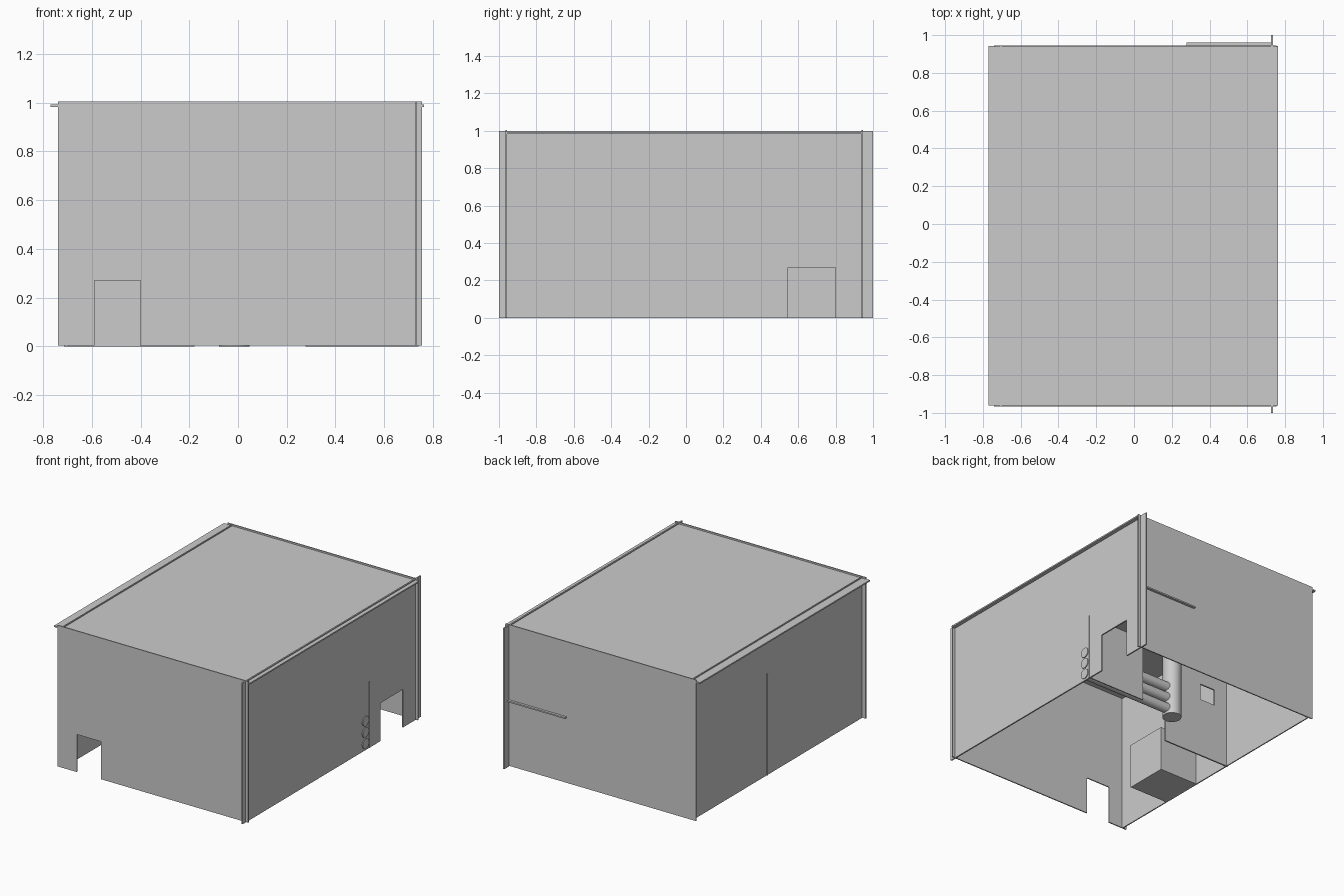
import bpy, math

if "Cube" in bpy.data.objects:
    bpy.data.objects.remove(bpy.data.objects["Cube"])

grey = bpy.data.materials.new("plain_grey")
grey.diffuse_color = (0.6, 0.6, 0.6, 1)
grey.use_nodes = True
grey.node_tree.nodes["Principled BSDF"].inputs["Base Color"].default_value = grey.diffuse_color


def box(name, x, y, z):
    """Axis-aligned box from (min, max) ranges."""
    bpy.ops.mesh.primitive_cube_add(size=1)
    ob = bpy.context.object
    ob.name = name
    for i, (lo, hi) in enumerate((x, y, z)):
        for v in ob.data.vertices:
            v.co[i] = lo + (v.co[i] + 0.5) * (hi - lo)
    ob.data.materials.append(grey)
    return ob


def cut(ob, x, y, z):
    """Cut a box-shaped opening through a wall."""
    cutter = box("cutter", x, y, z)
    mod = ob.modifiers.new("opening", "BOOLEAN")
    mod.operation = "DIFFERENCE"
    mod.solver = "EXACT"
    mod.object = cutter
    bpy.context.view_layer.objects.active = ob
    bpy.ops.object.modifier_apply(modifier=mod.name)
    bpy.data.objects.remove(cutter, do_unlink=True)


def tube(name, radius, length, loc, rot=(0, 0, 0)):
    bpy.ops.mesh.primitive_cylinder_add(vertices=32, radius=radius, depth=length,
                                        location=loc, rotation=rot)
    ob = bpy.context.object
    ob.name = name
    ob.data.materials.append(grey)
    bpy.ops.object.shade_smooth_by_angle(angle=math.radians(40))


# outer shell: four thin crossing walls and a roof panel just below their tops
front = box("front_wall", (-0.74, 0.755), (-0.965, -0.957), (0.003, 1.004))
cut(front, (-0.59, -0.40), (-1.1, -0.9), (-0.1, 0.27))
box("back_wall", (-0.74, 0.755), (0.937, 0.945), (0.003, 1.004))
right = box("right_wall", (0.726, 0.736), (-1, 1), (0, 1.0))
cut(right, (0.6, 0.8), (0.545, 0.80), (-0.1, 0.27))
box("left_wall", (-0.71, -0.702), (-0.96, 0.94), (0, 1.0))
box("roof_panel", (-0.77, 0.763), (-0.962, 0.942), (0.983, 0.993))

# small corner room: side wall and ceiling slab
box("corner_room_wall", (0.278, 0.741), (0.416, 0.424), (0, 0.47))
box("corner_room_ceiling", (0.278, 0.732), (0.416, 0.962), (0.462, 0.472))

# partition with a small window, poking through the left wall
part = box("partition_wall", (-0.715, -0.178), (0.10, 0.11), (0, 0.72))
cut(part, (-0.60, -0.48), (0, 0.2), (0.424, 0.54))

# block against the left wall
box("storage_block", (-0.705, -0.40), (-0.51, -0.20), (0, 0.32))

# upright pipe and three stacked pipes running to the right wall
tube("upright_pipe", 0.063, 0.72, (-0.015, 0.37, 0.36))
for i in range(3):
    tube(f"side_pipe_{i + 1}", 0.035, 0.76, (0.362, 0.375, 0.048 + 0.08 * i),
         (0, math.pi / 2, 0))
